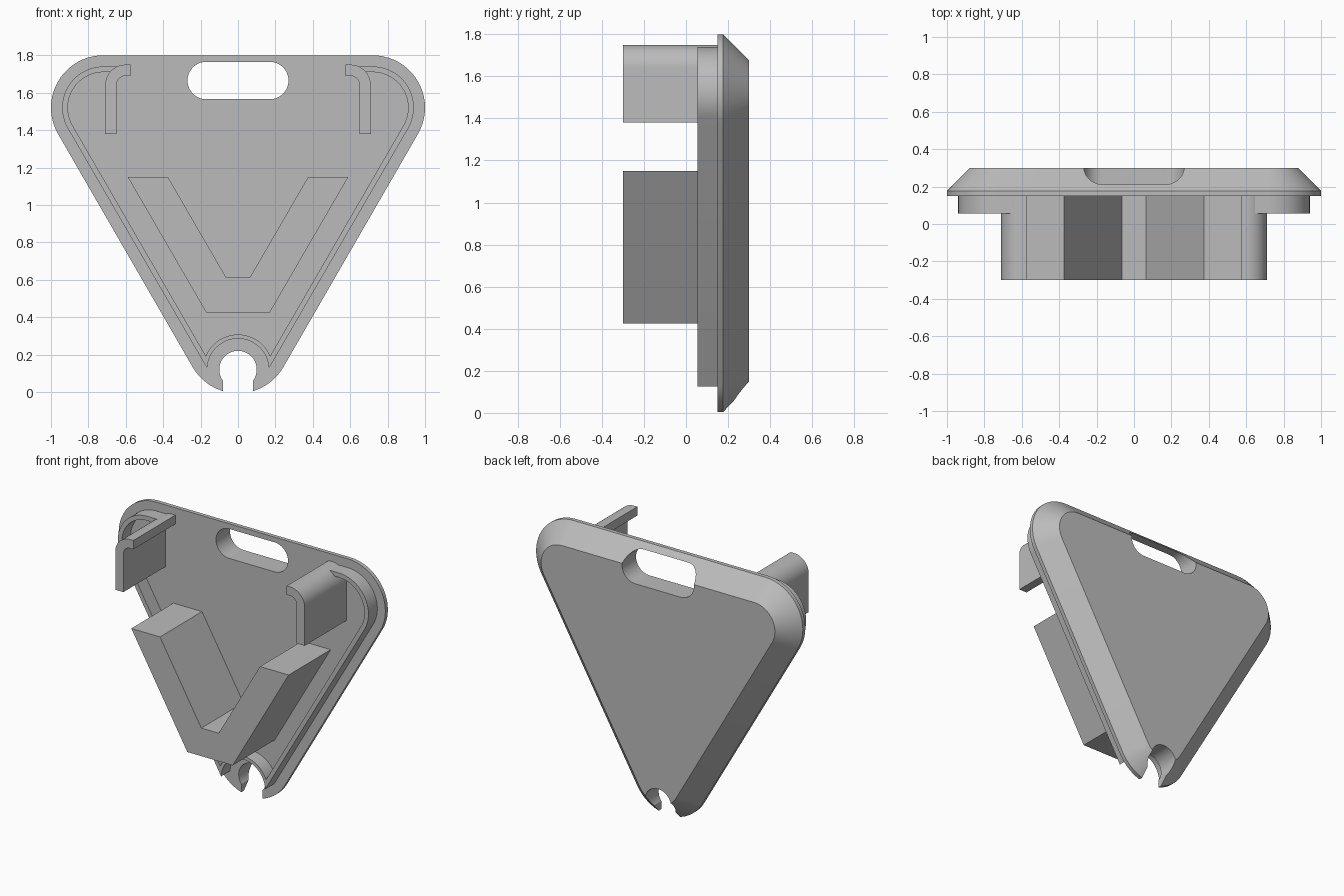
import bpy, bmesh
from math import sin, cos, radians, sqrt

if "Cube" in bpy.data.objects:
    bpy.data.objects.remove(bpy.data.objects["Cube"], do_unlink=True)

# One grey plastic for everything
grey = bpy.data.materials.new("grey_plastic")
grey.use_nodes = True
colour = (0.5, 0.5, 0.5, 1)
grey.diffuse_color = colour
grey.node_tree.nodes["Principled BSDF"].inputs["Base Color"].default_value = colour


def arc(cx, cz, r, start, end, steps=20):
    angles = [radians(start + (end - start) * i / steps) for i in range(steps + 1)]
    return [(cx + r * cos(a), cz + r * sin(a)) for a in angles]


def mirror(points):
    return [(-x, z) for x, z in reversed(points)]


def loft(name, sections):
    """Solid through matching (y, outline) sections, capped at both ends."""
    bm = bmesh.new()
    rings = [[bm.verts.new((x, y, z)) for x, z in outline] for y, outline in sections]
    bm.faces.new(rings[0])
    bm.faces.new(rings[-1][::-1])
    for a, b in zip(rings, rings[1:]):
        for i in range(len(a)):
            bm.faces.new((a[i - 1], a[i], b[i], b[i - 1]))
    bmesh.ops.recalc_face_normals(bm, faces=bm.faces)
    mesh = bpy.data.meshes.new(name)
    bm.to_mesh(mesh)
    bm.free()
    obj = bpy.data.objects.new(name, mesh)
    mesh.materials.append(grey)
    bpy.context.collection.objects.link(obj)
    return obj


def prism(name, outline, front, back):
    return loft(name, [(front, outline), (back, outline)])


def select(obj):
    bpy.ops.object.select_all(action="DESELECT")
    obj.select_set(True)
    bpy.context.view_layer.objects.active = obj


def cut(obj, cutter):
    mod = obj.modifiers.new("cut", "BOOLEAN")
    mod.operation = "DIFFERENCE"
    mod.solver = "EXACT"
    mod.object = cutter
    select(obj)
    bpy.ops.object.modifier_apply(modifier=mod.name)
    bpy.data.objects.remove(cutter, do_unlink=True)


# Rounded triangle backing plate with a bevelled rear edge
CORNER_X, CORNER_Z = 0.72, 1.52
TIP_Z = CORNER_Z - CORNER_X * sqrt(3)


def triangle(r):
    return (arc(CORNER_X, CORNER_Z, r, 90, -30) + arc(0, TIP_Z, r, -30, -150)
            + arc(-CORNER_X, CORNER_Z, r, 210, 90))


plate = loft("backing_plate", [(0.15, triangle(0.28)), (0.177, triangle(0.28)),
                               (0.3, triangle(0.157))])

# Handle slot, and keyhole notch at the bottom tip
cut(plate, prism("slot_cutter", arc(0.17, 1.665, 0.1, 90, -90)
                 + arc(-0.17, 1.665, 0.1, 270, 90), 0, 0.5))
cut(plate, prism("notch_cutter", [(-0.08, -0.2), (0.08, -0.2)]
                 + arc(0, 0.12, 0.1, -37, 217, 36), 0, 0.5))

# Thin locating lip that follows the sides and arches over the notch
outer = ([(0.64, 1.74)] + arc(CORNER_X, CORNER_Z, 0.22, 90, -30)
         + arc(0, 0.12, 0.165, 2, 90))
inner = ([(0.64, 1.71)] + arc(CORNER_X, CORNER_Z, 0.19, 90, -30)
         + arc(0, 0.12, 0.187, 23, 90))
outer += mirror(outer)[1:]
inner += mirror(inner)[1:]
lip = prism("locating_lip", outer + inner[::-1], 0.055, 0.155)

# Pair of hooked arms
hook = ([(0.71, 1.38)] + arc(0.6, 1.64, 0.11, 0, 90) + [(0.575, 1.75), (0.575, 1.69)]
        + arc(0.6, 1.64, 0.05, 90, 0) + [(0.65, 1.38)])
hooks = [prism("left_hook", hook, -0.3, 0.155),
         prism("right_hook", mirror(hook), -0.3, 0.155)]

# V-shaped cradle
half = [(0.065, 0.615), (0.375, 1.15), (0.59, 1.15), (0.17, 0.425)]
cradle = prism("v_cradle", half + mirror(half), -0.3, 0.155)

for part in [plate, lip, cradle] + hooks:
    select(part)
    bpy.ops.object.shade_smooth_by_angle(angle=radians(30))
